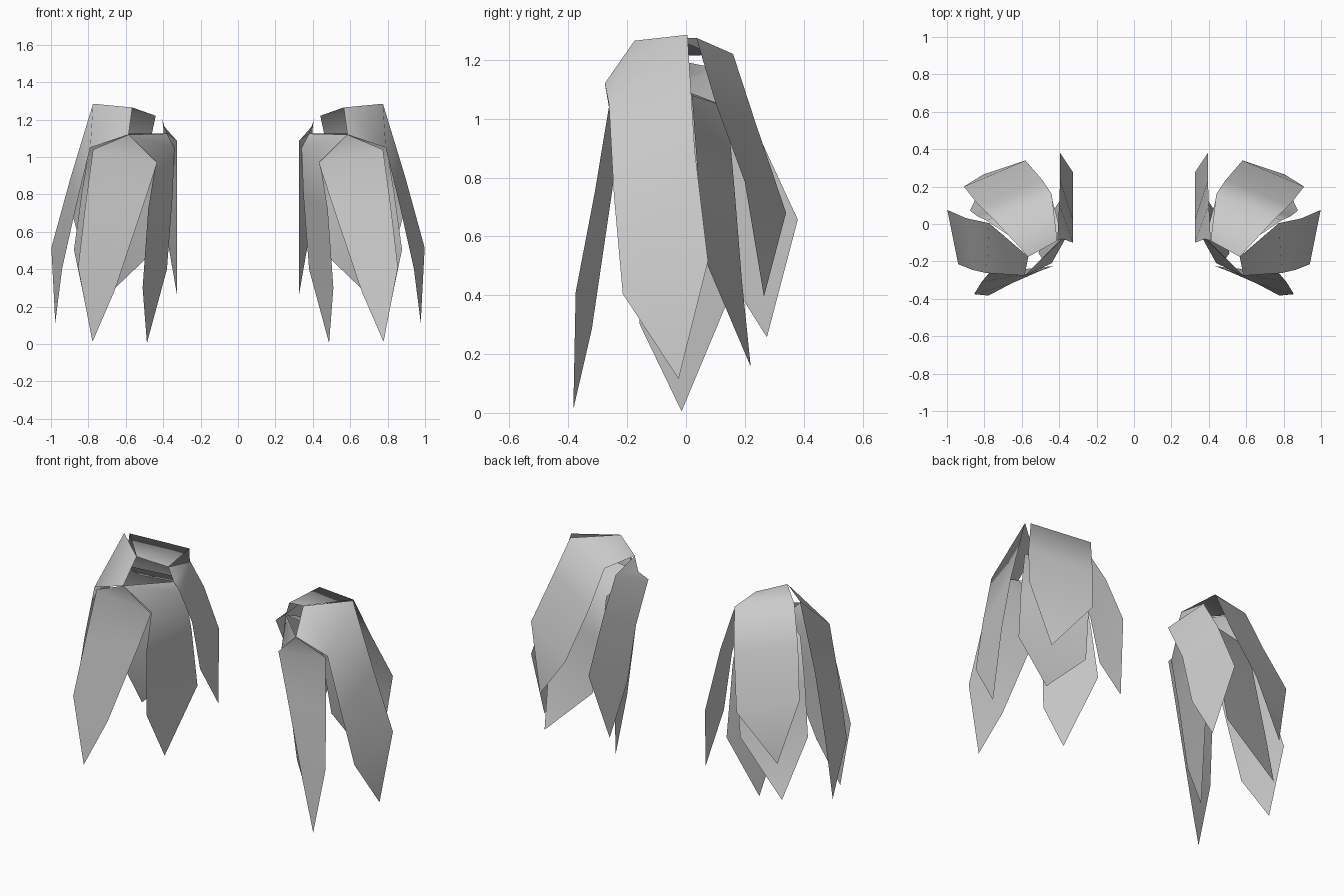
import bpy
import bmesh
from mathutils import Vector

cube = bpy.data.objects.get("Cube")
if cube:
    bpy.data.objects.remove(cube)

# One grey for every leaf
grey = bpy.data.materials.new("light_grey")
grey.use_nodes = True
colour = (0.6, 0.6, 0.6, 1)
grey.diffuse_color = colour
grey.node_tree.nodes["Principled BSDF"].inputs["Base Color"].default_value = colour

# Shared corners of the small opening the leaves hang from
TOP = (0.565, -0.175, 1.265)
FRONT = (0.585, -0.276, 1.12)
INNER = (0.41, -0.09, 1.21)
INNER_LOW = (0.38, -0.08, 1.125)


def leaf(name, rows, tip):
    """Curved leaf: rows of cross edges from the root down, then one tip."""
    bm = bmesh.new()
    rings = [[bm.verts.new(p) for p in row] for row in rows]
    rings.append([bm.verts.new(tip)])
    for a, b in zip(rings, rings[1:]):
        bm.faces.new(a + b[::-1])
    # Face away from the middle of the cluster
    bm.normal_update()
    centre = Vector((0.6, 0, 0.6))
    facing = sum(f.calc_area() * f.normal.dot(f.calc_center_median() - centre)
                 for f in bm.faces)
    if facing < 0:
        bmesh.ops.reverse_faces(bm, faces=bm.faces[:])
    for f in bm.faces:
        f.smooth = True
    mesh = bpy.data.meshes.new(name)
    bm.to_mesh(mesh)
    bm.free()
    mesh.materials.append(grey)
    ob = bpy.data.objects.new(name, mesh)
    bpy.context.collection.objects.link(ob)
    # Matching leaf on the other side
    ob.modifiers.new("mirror", "MIRROR").use_mirror_merge = False
    return ob


# Upper layer
leaf("outer_leaf", [
    (TOP, FRONT),
    ((0.775, 0.005, 1.285), (0.79, -0.262, 1.05)),
    ((0.895, 0.03, 0.89), (0.865, -0.245, 0.74)),
    ((0.998, 0.075, 0.515), (0.94, -0.215, 0.405)),
], (0.977, -0.025, 0.115))

leaf("back_leaf", [
    (TOP, INNER),
    ((0.76, 0.035, 1.275), (0.44, 0.16, 1.22)),
    ((0.83, 0.10, 1.055), (0.49, 0.235, 0.99)),
    ((0.91, 0.20, 0.785), (0.58, 0.34, 0.68)),
], (0.805, 0.265, 0.395))

leaf("inner_leaf", [
    (INNER, INNER_LOW),
    ((0.40, 0.11, 1.17), (0.325, -0.10, 1.085)),
    ((0.395, 0.235, 0.97), (0.325, 0.02, 0.85)),
    ((0.395, 0.38, 0.657), (0.327, 0.10, 0.535)),
], (0.325, 0.275, 0.257))

# Lower layer
leaf("front_lower_leaf", [
    (FRONT,),
    ((0.775, -0.262, 1.04), (0.432, -0.225, 0.97)),
    ((0.815, -0.31, 0.75), (0.50, -0.25, 0.76)),
    ((0.855, -0.375, 0.41), (0.66, -0.32, 0.285)),
], (0.778, -0.383, 0.012))

leaf("inner_lower_leaf", [
    (FRONT, INNER_LOW),
    ((0.44, -0.21, 0.97), (0.34, -0.03, 1.05)),
    ((0.48, -0.20, 0.72), (0.35, 0.05, 0.79)),
    ((0.51, -0.157, 0.30), (0.38, 0.15, 0.40)),
], (0.487, -0.015, 0.005))

leaf("back_lower_leaf", [
    ((0.58, -0.12, 1.125), INNER_LOW),
    ((0.79, 0.02, 1.08), (0.44, 0.14, 1.04)),
    ((0.835, 0.04, 0.81), (0.46, 0.165, 0.76)),
    ((0.877, 0.072, 0.505), (0.50, 0.19, 0.45)),
], (0.805, 0.22, 0.157))
